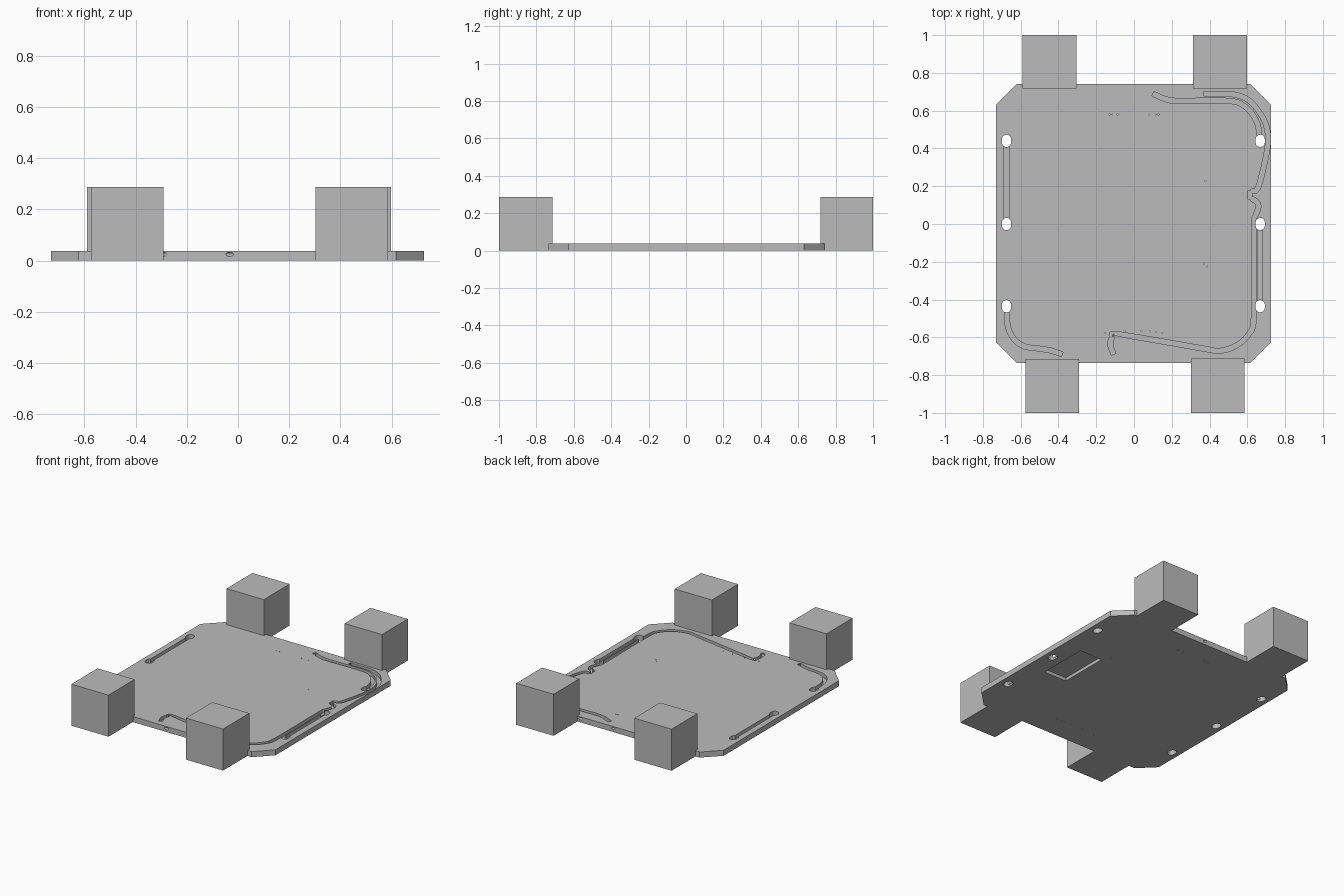
import bpy, bmesh, math
from mathutils import Vector

if "Cube" in bpy.data.objects:
    bpy.data.objects.remove(bpy.data.objects["Cube"])

grey = bpy.data.materials.new("plain grey")
grey.diffuse_color = (0.5, 0.5, 0.5, 1)
grey.use_nodes = True
grey.node_tree.nodes["Principled BSDF"].inputs["Base Color"].default_value = grey.diffuse_color


def finish(name, bm):
    bmesh.ops.recalc_face_normals(bm, faces=bm.faces[:])
    mesh = bpy.data.meshes.new(name)
    bm.to_mesh(mesh)
    bm.free()
    mesh.materials.append(grey)
    ob = bpy.data.objects.new(name, mesh)
    bpy.context.collection.objects.link(ob)
    return ob


def prisms(name, outlines, z0, z1):
    """One object made of closed upright prisms, one per outline."""
    bm = bmesh.new()
    for pts in outlines:
        low = [bm.verts.new((x, y, z0)) for x, y in pts]
        top = [bm.verts.new((x, y, z1)) for x, y in pts]
        bm.faces.new(low[::-1])
        bm.faces.new(top)
        for i in range(len(pts)):
            bm.faces.new((low[i - 1], low[i], top[i], top[i - 1]))
    return finish(name, bm)


def rect(x0, x1, y0, y1):
    return [(x0, y0), (x1, y0), (x1, y1), (x0, y1)]


def slot(cx, cy, r, half):
    """Outline of a slot with round ends."""
    pts = []
    for i in range(14):
        k, back = i % 7, i // 7
        a = math.pi * (k / 6 + back)
        pts.append((cx + r * math.cos(a), cy + (1 - 2 * back) * half + r * math.sin(a)))
    return pts


def smooth_path(pts, steps=5):
    """Curve running through all the points."""
    p = [Vector(q) for q in pts]
    p = [2 * p[0] - p[1]] + p + [2 * p[-1] - p[-2]]
    out = []
    for a, b, c, d in zip(p, p[1:], p[2:], p[3:]):
        for i in range(steps):
            t = i / steps
            out.append(0.5 * (2 * b + (c - a) * t + (2 * a - 5 * b + 4 * c - d) * t * t
                              + (3 * b - a - 3 * c + d) * t ** 3))
    return out + [p[-2]]


def ribbon(pts, width=0.026):
    """Outline of a strip of even width along a path."""
    path = smooth_path(pts) if len(pts) > 2 else [Vector(q) for q in pts]
    left, right = [], []
    for i, q in enumerate(path):
        d = (path[min(i + 1, len(path) - 1)] - path[max(i - 1, 0)]).normalized()
        n = Vector((-d.y, d.x)) * width / 2
        left.append(q + n)
        right.append(q - n)
    return left + right[::-1]


def rods(name, ends, r, z):
    """Level round rods between pairs of points."""
    bm = bmesh.new()
    for a, b in ends:
        a, b = Vector((*a, z)), Vector((*b, z))
        rot = (b - a).to_track_quat("Z", "Y").to_matrix().to_4x4()
        rot.translation = (a + b) / 2
        bmesh.ops.create_cone(bm, cap_ends=True, segments=12, radius1=r, radius2=r,
                              depth=(b - a).length, matrix=rot)
    return finish(name, bm)


def cut(target, cutter):
    cutter.hide_render = True
    cutter.display_type = "WIRE"
    mod = target.modifiers.new(cutter.name, "BOOLEAN")
    mod.operation = "DIFFERENCE"
    mod.solver = "MANIFOLD"
    mod.object = cutter


# Base plate with chamfered corners
L, R, F, B, C = -0.73, 0.725, -0.735, 0.74, 0.108
plate = prisms("base_plate", [[(L + C, F), (R - C, F), (R, F + C), (R, B - C),
                               (R - C, B), (L + C, B), (L, B - C), (L, F + C)]], 0, 0.038)

# Channels in the top face
channels = [
    [(-0.675, 0.44), (-0.675, 0)],
    [(0.668, 0), (0.668, -0.435)],
    [(-0.675, -0.435), (-0.668, -0.54), (-0.635, -0.61), (-0.58, -0.648),
     (-0.5, -0.66), (-0.44, -0.67), (-0.38, -0.69)],
    [(0.1, 0.69), (0.17, 0.66), (0.24, 0.652), (0.5, 0.652), (0.59, 0.62),
     (0.65, 0.54), (0.668, 0.44)],
    [(0.37, 0.69), (0.43, 0.687), (0.52, 0.687), (0.605, 0.657), (0.672, 0.58),
     (0.705, 0.5), (0.706, 0.4), (0.66, 0.2), (0.622, 0.173)],
    [(0.622, 0.135), (0.652, 0.115), (0.658, 0.085), (0.642, 0.04), (0.635, -0.02),
     (0.635, -0.48), (0.61, -0.58), (0.54, -0.645), (0.45, -0.672), (0.37, -0.66),
     (-0.075, -0.585), (-0.115, -0.6), (-0.125, -0.64), (-0.108, -0.69)],
]
for path in channels:
    cut(plate, prisms("channel_cutter", [ribbon(path)], 0.013, 0.06))

# Bottom pocket and the small well between two channel ends
cut(plate, prisms("pocket_cutter", [rect(0.415, 0.588, -0.172, 0.176)], -0.02, 0.022))
cut(plate, prisms("well_cutter", [rect(0.603, 0.626, 0.13, 0.178)], 0.012, 0.06))

# Through slots on both sides
slots = [slot(x, y, 0.025, 0.008) for x in (-0.675, 0.668) for y in (0.44, 0, -0.435)]
cut(plate, prisms("slot_cutter", slots, -0.02, 0.06))

# Tiny pin holes
pins = [(x, 0.58) for x in (-0.13, -0.115, -0.088, 0.08, 0.115, 0.13)]
pins += [(x, -0.565 - 0.5 * x * x) for x in (-0.155, -0.05, 0.04, 0.085, 0.115, 0.15)]
pins += [(0.378, 0.227), (0.37, -0.21), (0.388, -0.225)]
pins = [[(x + 0.003 * math.cos(a * math.pi / 3), y + 0.003 * math.sin(a * math.pi / 3))
         for a in range(6)] for x, y in pins]
cut(plate, prisms("pin_cutter", pins, -0.02, 0.06))

# Ports running from the channel ends out through the front and back edges
ports = [((-0.385, -0.688), (-0.25, -0.757)), ((-0.112, -0.685), (0.0, -0.755)),
         ((0.105, 0.688), (0.01, 0.76)), ((0.375, 0.69), (0.25, 0.76))]
cut(plate, rods("port_cutter", ports, 0.008, 0.024))

# Four corner blocks
for name, x0, x1, y0, y1 in (("block_back_left", -0.59, -0.305, 0.718, 1.0),
                             ("block_back_right", 0.312, 0.598, 0.718, 1.0),
                             ("block_front_left", -0.574, -0.29, -1.0, -0.715),
                             ("block_front_right", 0.302, 0.586, -1.0, -0.713)):
    prisms(name, [rect(x0, x1, y0, y1)], 0, 0.287)
